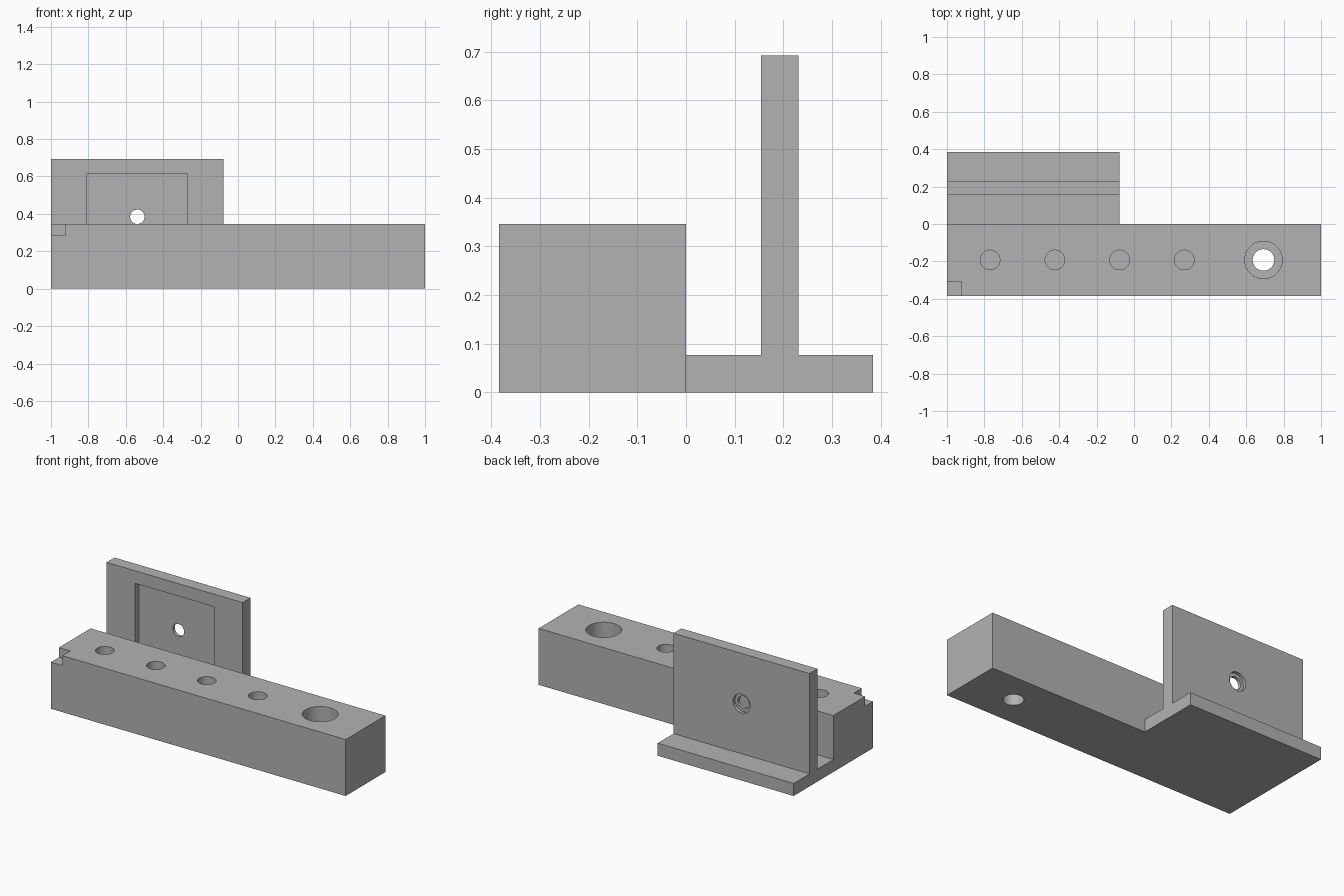
import bpy, bmesh, math
from mathutils import Matrix, Vector

if "Cube" in bpy.data.objects:
    bpy.data.objects.remove(bpy.data.objects["Cube"], do_unlink=True)

U = 1 / 13      # design module
EPS = 0.05      # cutter overshoot

grey = bpy.data.materials.new("plain_grey")
grey.use_nodes = True
grey.diffuse_color = (0.45, 0.45, 0.45, 1)
grey.node_tree.nodes["Principled BSDF"].inputs["Base Color"].default_value = grey.diffuse_color


def make_object(name, bm):
    bmesh.ops.recalc_face_normals(bm, faces=bm.faces)
    mesh = bpy.data.meshes.new(name)
    bm.to_mesh(mesh)
    bm.free()
    mesh.materials.append(grey)
    obj = bpy.data.objects.new(name, mesh)
    bpy.context.collection.objects.link(obj)
    return obj


def box(name, low, high):
    low, high = Vector(low), Vector(high)
    bm = bmesh.new()
    place = Matrix.Translation((low + high) / 2) @ Matrix.Diagonal((*(high - low), 1))
    bmesh.ops.create_cube(bm, size=1, matrix=place)
    return make_object(name, bm)


def drill(name, start, end, radius):
    start, end = Vector(start), Vector(end)
    axis = end - start
    bm = bmesh.new()
    place = Matrix.Translation((start + end) / 2) @ axis.to_track_quat('Z', 'Y').to_matrix().to_4x4()
    bmesh.ops.create_cone(bm, cap_ends=True, segments=48, radius1=radius, radius2=radius,
                          depth=axis.length, matrix=place)
    return make_object(name, bm)


# Block, foot and upright share one profile, extruded along x
profile = [(-5, 0), (5, 0), (5, 1), (3, 1), (3, 9), (2, 9), (2, 1), (0, 1), (0, 4.5), (-5, 4.5)]
bm = bmesh.new()
face = bm.faces.new([bm.verts.new((-1, y * U, z * U)) for y, z in profile])
new = bmesh.ops.extrude_face_region(bm, geom=[face])["geom"]
bmesh.ops.translate(bm, vec=(2, 0, 0), verts=[v for v in new if isinstance(v, bmesh.types.BMVert)])
bracket = make_object("bracket_body", bm)

block_top = 4.5 * U
row_y = -2.5 * U
hole_x, hole_z = -7 * U, 5 * U
cutters = [
    # Shortens the foot and upright
    box("foot_trim", (-U, 0, -EPS), (1 + EPS, 1, 1)),
    # Corner notch
    box("corner_notch", (-1 - EPS, -5 * U - EPS, 0.286), (-12 * U, -4 * U, block_top + EPS)),
    # Pocket in the upright's front
    box("upright_pocket", (-10.5 * U, 2 * U - EPS, 2 * U), (-3.5 * U, 2.5 * U, 8 * U)),
    # Upright hole with its wider rear recess
    drill("upright_hole", (hole_x, U, hole_z), (hole_x, 4 * U, hole_z), U / 2),
    drill("upright_recess", (hole_x, 2.75 * U, hole_z), (hole_x, 4 * U, hole_z), 0.75 * U),
    # Stepped bolt hole
    drill("bolt_hole", (9 * U, row_y, -EPS), (9 * U, row_y, block_top + EPS), 0.75 * U),
    drill("bolt_recess", (9 * U, row_y, 2.25 * U), (9 * U, row_y, block_top + EPS), 1.3 * U),
]
# Row of blind holes
for i in range(4):
    x = (-10 + 4.5 * i) * U
    cutters.append(drill(f"blind_hole_{i + 1}", (x, row_y, 1.5 * U),
                         (x, row_y, block_top + EPS), 0.68 * U))

for cutter in cutters:
    cut = bracket.modifiers.new(cutter.name, 'BOOLEAN')
    cut.operation = 'DIFFERENCE'
    cut.solver = 'EXACT'
    cut.object = cutter

# Bake the cuts and remove the cutters
bpy.ops.object.select_all(action='DESELECT')
bpy.context.view_layer.objects.active = bracket
bracket.select_set(True)
for cutter in cutters:
    bpy.ops.object.modifier_apply(modifier=cutter.name)
for cutter in cutters:
    bpy.data.objects.remove(cutter, do_unlink=True)
bpy.ops.object.shade_smooth_by_angle(angle=math.radians(30))
